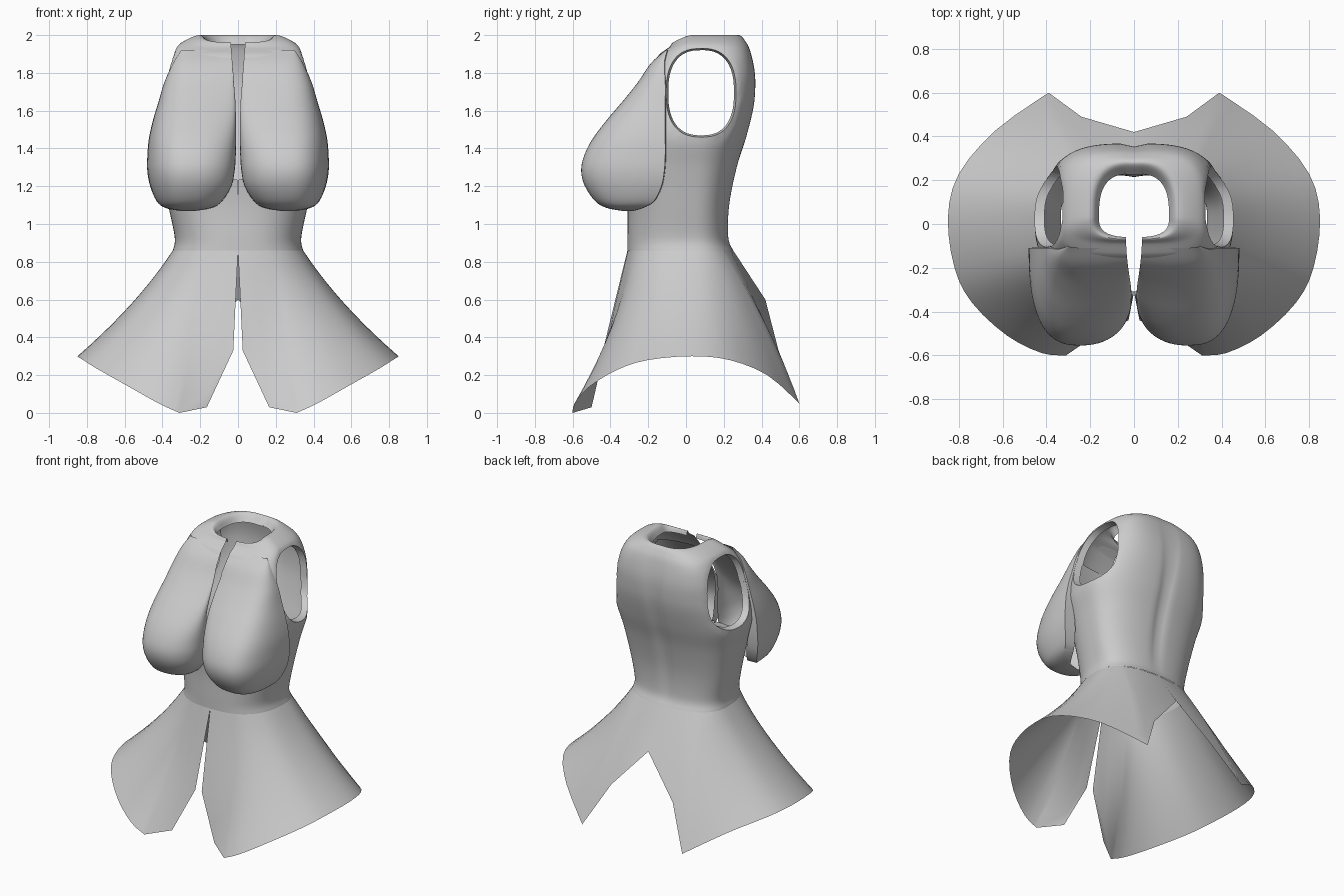
import bpy, bmesh, math

if "Cube" in bpy.data.objects:
    bpy.data.objects.remove(bpy.data.objects["Cube"])

GREY = (0.6, 0.6, 0.6, 1)
mat = bpy.data.materials.new("plain grey cloth")
mat.use_nodes = True
mat.diffuse_color = GREY
bsdf = mat.node_tree.nodes["Principled BSDF"]
bsdf.inputs["Base Color"].default_value = GREY
bsdf.inputs["Roughness"].default_value = 0.7


def spline(rows, steps):
    """Catmull-Rom samples through rows of equal length."""
    out = []
    for i in range(len(rows) - 1):
        a, b, c, d = (rows[min(max(i + k, 0), len(rows) - 1)] for k in (-1, 0, 1, 2))
        for s in range(steps):
            t = s / steps
            out.append([q + t * (r - p) / 2 + t * t * (p - 2.5 * q + 2 * r - u / 2)
                        + t ** 3 * (u - p + 3 * (q - r)) / 2
                        for p, q, r, u in zip(a, b, c, d)])
    return out + [list(rows[-1])]


def power(v, e):
    return math.copysign(abs(v) ** e, v)


def ring_point(t, w, front, back, e=0.8, cy=0.03):
    """Rounded half ring: t = 0 is the front, pi is the back."""
    c = power(math.cos(t), e)
    y = cy + (c * (front - cy) if c > 0 else -c * (back - cy))
    return w * power(math.sin(t), e), y


def grid(bm, rows):
    vs = [[bm.verts.new(p) for p in row] for row in rows]
    for r, q in zip(vs, vs[1:]):
        for i in range(len(r) - 1):
            bm.faces.new((r[i], r[i + 1], q[i + 1], q[i]))
    return vs


def finish(bm, name):
    bmesh.ops.recalc_face_normals(bm, faces=bm.faces)
    mesh = bpy.data.meshes.new(name)
    bm.to_mesh(mesh)
    bm.free()
    mesh.materials.append(mat)
    ob = bpy.data.objects.new(name, mesh)
    bpy.context.collection.objects.link(ob)
    bpy.ops.object.select_all(action="DESELECT")
    bpy.context.view_layer.objects.active = ob
    ob.select_set(True)
    bpy.ops.object.shade_smooth_by_angle(angle=math.radians(45))
    mirror = ob.modifiers.new("mirror", "MIRROR")
    mirror.merge_threshold = 0.002


# Bodice: height, half width, front, back, half front opening, roundness
bodice_rows = [
    (0.86, 0.345, -0.31, 0.25, 0, 0.8), (0.93, 0.335, -0.31, 0.225, 0, 0.8),
    (1.1, 0.37, -0.31, 0.23, 0, 0.8), (1.3, 0.415, -0.33, 0.27, 0.006, 0.8),
    (1.46, 0.455, -0.33, 0.32, 0.008, 0.8), (1.6, 0.435, -0.3, 0.355, 0.01, 0.72),
    (1.7, 0.41, -0.265, 0.367, 0.016, 0.66), (1.8, 0.385, -0.21, 0.365, 0.025, 0.6),
    (1.9, 0.345, -0.14, 0.345, 0.033, 0.55), (1.96, 0.3, -0.09, 0.32, 0.036, 0.6),
    (2.0, 0.2, -0.07, 0.28, 0.036, 0.7), (1.95, 0.16, -0.06, 0.23, 0.036, 0.7)]
COLS = 60
rows = []
for z, w, f, b, slit, e in spline(bodice_rows, 6):
    row = []
    for i in range(COLS + 1):
        t = math.pi * i / COLS
        x, y = ring_point(t, w, f, b, e)
        if t > 2:    # spine groove
            y -= 0.022 * math.exp(-(x / 0.035) ** 2) * max(0, math.sin((z - 0.86) * 2.7))
        drop = 0.04 * max(0, math.cos(t)) * min(1, max(0, (z - 1.9) * 10))
        row.append((max(x, slit) if i < COLS else 0, y, min(z, 2.0) - drop))
    rows.append(row)
bm = bmesh.new()
grid(bm, rows)

# Armhole: remove the opening, pull its border onto a rounded outline, turn it in
HOLE_Y, HOLE_Z, HOLE_RY, HOLE_RZ = 0.08, 1.695, 0.185, 0.235


def hole_radius(co):
    return (abs((co.y - HOLE_Y) / HOLE_RY) ** 2.5
            + abs((co.z - HOLE_Z) / HOLE_RZ) ** 2.5) ** 0.4


bmesh.ops.delete(bm, geom=[v for v in bm.verts if v.co.x > 0.2 and hole_radius(v.co) < 1],
                 context="VERTS")
rim = [e for e in bm.edges if e.is_boundary
       and all(v.co.x > 0.2 and hole_radius(v.co) < 1.5 and v.co.z > 1.3 for v in e.verts)]
rim_verts = {v for e in rim for v in e.verts}
for v in rim_verts:
    r = hole_radius(v.co)
    v.co.y = HOLE_Y + (v.co.y - HOLE_Y) / r
    v.co.z = HOLE_Z + (v.co.z - HOLE_Z) / r
for _ in range(4):
    near = {v: [e.other_vert(v).co.x for e in v.link_edges if e.is_boundary]
            for v in rim_verts}
    for v, xs in near.items():
        v.co.x = (v.co.x + sum(xs) / len(xs)) / 2
for v in bmesh.ops.extrude_edge_only(bm, edges=rim)["geom"]:
    if isinstance(v, bmesh.types.BMVert):
        v.co.x -= 0.045
        v.co.y += (HOLE_Y - v.co.y) * 0.06
        v.co.z += (HOLE_Z - v.co.z) * 0.04

# Open the chest where the bust panels cover it
bmesh.ops.delete(bm, geom=[v for v in bm.verts if v.co.y < -0.17 and 1.25 < v.co.z < 1.78],
                 context="VERTS")
finish(bm, "bodice")

# Bust panels: height, inner edge, outer edge, front, inner depth, outer depth, seam
bust_rows = [
    (1.07, 0.22, 0.31, -0.34, -0.3, -0.28, 0.3),
    (1.085, 0.14, 0.385, -0.42, -0.3, -0.23, 0.33),
    (1.12, 0.085, 0.43, -0.48, -0.31, -0.17, 0.36),
    (1.2, 0.035, 0.465, -0.535, -0.32, -0.13, 0.385),
    (1.28, 0.018, 0.48, -0.555, -0.33, -0.115, 0.4),
    (1.36, 0.012, 0.48, -0.54, -0.33, -0.11, 0.42),
    (1.45, 0.01, 0.472, -0.495, -0.34, -0.11, 0.44),
    (1.55, 0.011, 0.45, -0.42, -0.33, -0.11, 0.425),
    (1.65, 0.014, 0.42, -0.335, -0.285, -0.11, 0.405),
    (1.75, 0.022, 0.39, -0.255, -0.23, -0.11, 0.38),
    (1.85, 0.03, 0.345, -0.187, -0.18, -0.115, 0.335),
    (1.92, 0.036, 0.3, -0.11, -0.11, -0.1, 0.29)]
SIDES = 32
rows = []
for z, inner, outer, front, y_in, y_out, seam in spline(bust_rows, 4):
    row = []
    for i in range(SIDES + 1):
        t = math.pi * i / SIDES
        c, s = power(math.cos(t), 0.8), abs(math.sin(t)) ** 0.8
        u = (1 - c) / 2
        base = y_in + (y_out - y_in) * u
        row.append((inner + (outer - inner) * u, base + s * (front - base), z))
    rows.append(row + [(seam, y_out + 0.004, z)])
bm = bmesh.new()
bm.faces.new(grid(bm, rows)[0])
finish(bm, "bust_panels")

# Skirt: angle along the waist, then the hem point
hem_points = [
    (0, 0.025, -0.44, 0.33), (0.15, 0.165, -0.5, 0.03), (0.4, 0.31, -0.6, 0),
    (0.6, 0.42, -0.59, 0.05), (0.85, 0.58, -0.51, 0.14), (1.1, 0.74, -0.36, 0.23),
    (1.35, 0.82, -0.2, 0.28), (1.57, 0.85, 0.03, 0.3), (1.8, 0.8, 0.23, 0.28),
    (2.1, 0.63, 0.43, 0.2), (2.4, 0.39, 0.6, 0.05), (2.75, 0.24, 0.49, 0.33),
    (math.pi, 0, 0.42, 0.6)]
columns = hem_points[:2] + spline(hem_points[2:11], 3) + hem_points[11:]
STEPS = 10
rows = []
for k in range(STEPS + 1):
    s = k / STEPS
    bow = 4 * s * (1 - s)
    row = []
    for t, hx, hy, hz in columns:
        x, y = ring_point(t, 0.345, -0.31, 0.25)
        x = x if t < 3 else 0
        lift = 0.05 * bow * math.cos(t) ** 2 if 0.3 < t < 2.6 else 0
        row.append((x + (hx - x) * s - 0.035 * bow * math.sin(t) ** 4,
                    y + (hy - y) * s + lift, 0.86 + (hz - 0.86) * s))
    rows.append(row)
bm = bmesh.new()
grid(bm, rows)
finish(bm, "skirt")
